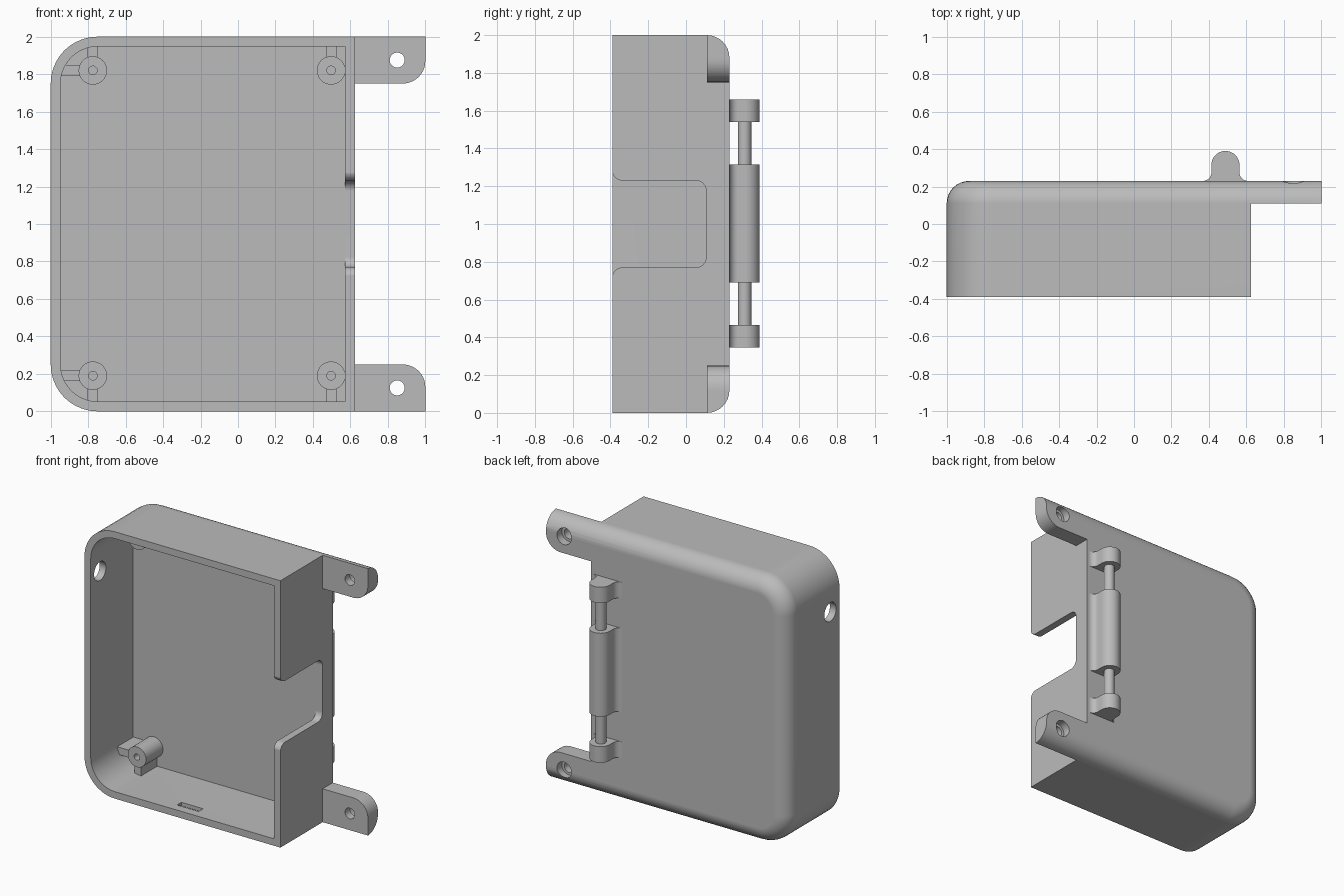
import bpy, bmesh, math
from mathutils import Vector

if "Cube" in bpy.data.objects:
    bpy.data.objects.remove(bpy.data.objects["Cube"])

grey = bpy.data.materials.new("plain grey")
grey.use_nodes = True
grey.diffuse_color = (0.5, 0.5, 0.5, 1)
grey.node_tree.nodes["Principled BSDF"].inputs["Base Color"].default_value = (0.5, 0.5, 0.5, 1)

# Axis mappings: 2D profile (u, v) pushed to depth d
ALONG = {"x": lambda u, v, d: (d, u, v),
         "y": lambda u, v, d: (u, d, v),
         "z": lambda u, v, d: (u, v, d)}


def rounded(corners, steps=10):
    """2D outline from (u, v, radius) corners."""
    out = []
    for i, (u, v, r) in enumerate(corners):
        p = Vector((u, v))
        if r <= 0:
            out.append(p)
            continue
        a = (Vector(corners[i - 1][:2]) - p).normalized()
        b = (Vector(corners[(i + 1) % len(corners)][:2]) - p).normalized()
        half = a.angle(b) / 2
        c = p + (a + b).normalized() * r / math.sin(half)
        s, e = p + a * r / math.tan(half) - c, p + b * r / math.tan(half) - c
        a0 = math.atan2(s.y, s.x)
        turn = (math.atan2(e.y, e.x) - a0 + math.pi) % math.tau - math.pi
        for k in range(steps + 1):
            t = a0 + turn * k / steps
            out.append(c + Vector((math.cos(t), math.sin(t))) * r)
    return out


def circle(u, v, r, n=32):
    return [Vector((u + r * math.cos(math.tau * k / n), v + r * math.sin(math.tau * k / n)))
            for k in range(n)]


def loft(name, axis, rings):
    """Solid through (outline, depth) rings, capped at both ends."""
    bm = bmesh.new()
    loops = [[bm.verts.new(ALONG[axis](p.x, p.y, d)) for p in pts] for pts, d in rings]
    n = len(loops[0])
    for lo, hi in zip(loops, loops[1:]):
        for i in range(n):
            bm.faces.new((lo[i], lo[(i + 1) % n], hi[(i + 1) % n], hi[i]))
    bm.faces.new(loops[0])
    bm.faces.new(loops[-1])
    bmesh.ops.remove_doubles(bm, verts=bm.verts, dist=1e-5)
    bmesh.ops.recalc_face_normals(bm, faces=bm.faces)
    mesh = bpy.data.meshes.new(name)
    bm.to_mesh(mesh)
    bm.free()
    mesh.materials.append(grey)
    ob = bpy.data.objects.new(name, mesh)
    bpy.context.collection.objects.link(ob)
    return ob


def prism(name, axis, pts, a, b):
    return loft(name, axis, [(pts, a), (pts, b)])


def boolean(ob, other, operation="DIFFERENCE"):
    bpy.context.view_layer.objects.active = ob
    m = ob.modifiers.new("boolean", "BOOLEAN")
    m.operation, m.object, m.solver = operation, other, "EXACT"
    bpy.ops.object.modifier_apply(modifier=m.name)
    bpy.data.objects.remove(other)


def finish(ob):
    bpy.ops.object.select_all(action="DESELECT")
    ob.select_set(True)
    bpy.context.view_layer.objects.active = ob
    bpy.ops.object.shade_smooth_by_angle(angle=math.radians(30))
    w = ob.modifiers.new("weighted normals", "WEIGHTED_NORMAL")
    w.keep_sharp = True


FRONT, FLOOR, BACK = -0.39, 0.11, 0.23
SIDE = 0.625
FILLET = BACK - FLOOR


def shell_outline(inset, right, radius):
    lo, hi, left = inset, 2 - inset, -1 + inset
    return rounded([(left, lo, radius), (right, lo, 0), (right, hi, 0), (left, hi, radius)])


# Case body with a rounded back edge, wide enough to carry the tabs
rings = [(shell_outline(0, 1, 0.25), FRONT)]
for k in range(9):
    t = math.pi / 2 * k / 8
    inset = FILLET * (1 - math.cos(t))
    rings.append((shell_outline(inset, 1, 0.25 - inset), FLOOR + FILLET * math.sin(t)))
case = loft("case_body", "y", rings)

# Trim the side down to two mounting tabs
boolean(case, prism("side_cutter", "y",
                    rounded([(SIDE, -0.1, 0), (1.2, -0.1, 0), (1.2, 2.1, 0), (SIDE, 2.1, 0)]),
                    -0.6, FLOOR))
tab_gap = rounded([(SIDE, 0.25, 0), (1, 0.25, 0.12), (1, 0.1, 0), (1.2, 0.1, 0),
                   (1.2, 1.9, 0), (1, 1.9, 0), (1, 1.75, 0.12), (SIDE, 1.75, 0)])
boolean(case, prism("tab_cutter", "y", tab_gap, 0, 0.4))

# Hollow inside
boolean(case, prism("cavity_cutter", "y", shell_outline(0.052, 0.57, 0.2), -0.6, FLOOR))

# Cable notch in the side wall
notch = [(-0.6, 0.6, 0), (FRONT - 0.001, 0.6, 0), (FRONT - 0.001, 0.77, 0.055), (0.107, 0.77, 0.055)]
notch += [(u, 2 - v, r) for u, v, r in reversed(notch)]
boolean(case, prism("notch_cutter", "x", rounded(notch), 0.5, 0.8))

# Round hole in the left-hand wall
boolean(case, prism("wall_hole_cutter", "x", circle(-0.28, 1.61, 0.07), -1.1, -0.9))

for z in (0.125, 1.875):
    # Counterbored screw holes in the tabs
    boolean(case, prism("screw_cutter", "y", circle(0.85, z, 0.04), 0, 0.4))
    boolean(case, prism("counterbore_cutter", "y", circle(0.85, z, 0.06), 0.17, 0.4))

for z, tip in ((0.06, 0.025), (1.94, 1.975)):
    # Wedge-shaped snap slots inside the rim
    wedge = [Vector((-0.34, z)), Vector((-0.27, z)), Vector((-0.27, tip))]
    boolean(case, prism("snap_cutter", "x", wedge, -0.28, -0.1))
finish(case)


def box(name, x0, x1, y0, y1, z0, z1):
    return prism(name, "y", rounded([(x0, z0, 0), (x1, z0, 0), (x1, z1, 0), (x0, z1, 0)]), y0, y1)


# Screw posts with ribs reaching the walls
for level, z, wall in (("lower", 0.19, 0.04), ("upper", 1.82, 1.96)):
    for side, x in (("right", -0.775), ("left", 0.497)):
        post = prism(f"{level}_{side}_post", "y", circle(x, z, 0.076), -0.09, FLOOR + 0.02)
        boolean(post, box("rib", x - 0.028, x + 0.028, -0.08, FLOOR + 0.01,
                          min(z, wall), max(z, wall)), "UNION")
        if side == "right":
            boolean(post, box("rib", -0.96, x, -0.08, FLOOR + 0.01, z - 0.028, z + 0.028), "UNION")
        boolean(post, prism("pilot_cutter", "y", circle(x, z, 0.023, 20), -0.2, 0.08))
        finish(post)

# Hinge knuckles with flared feet, and the pin through them
knuckle = rounded([(0.365, 0.2, 0), (0.365, BACK, 0), (0.413, BACK, 0.045), (0.413, 0.39, 0.075),
                   (0.563, 0.39, 0.075), (0.563, BACK, 0.045), (0.611, BACK, 0), (0.611, 0.2, 0)])
for name, a, b in (("lower", 0.345, 0.465), ("middle", 0.69, 1.315), ("upper", 1.54, 1.66)):
    finish(prism(f"{name}_hinge_knuckle", "z", knuckle, a, b))
finish(prism("hinge_pin", "z", circle(0.488, 0.31, 0.036), 0.42, 1.58))
